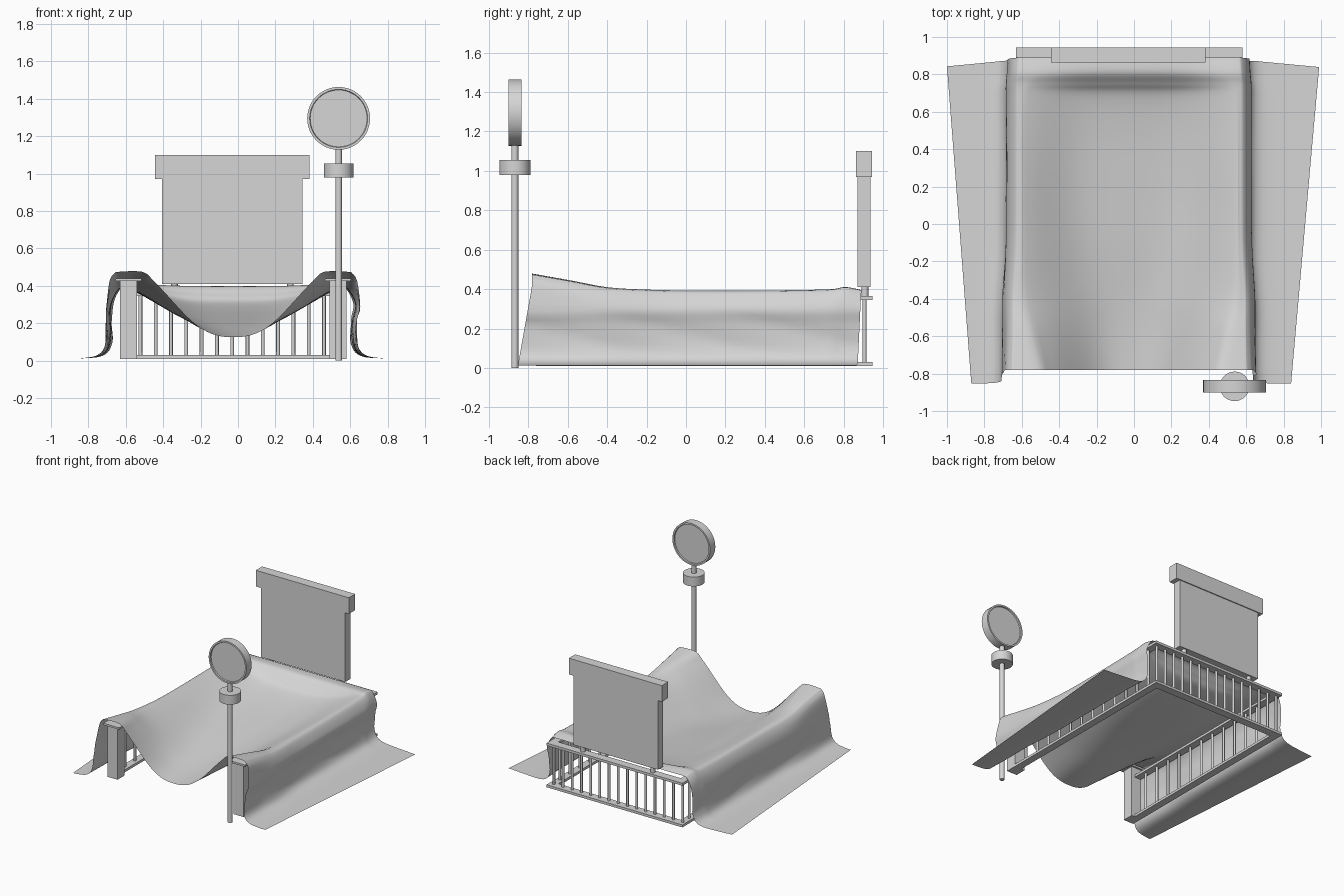
import bpy, bmesh, math
from mathutils import Vector

if "Cube" in bpy.data.objects:
    bpy.data.objects.remove(bpy.data.objects["Cube"])

CX = -0.025  # centre line of the bed frame

grey = bpy.data.materials.new("light_grey")
grey.diffuse_color = (0.67, 0.67, 0.67, 1)
grey.use_nodes = True
grey.node_tree.nodes["Principled BSDF"].inputs["Base Color"].default_value = grey.diffuse_color


def finish(name, bm, smooth=None):
    mesh = bpy.data.meshes.new(name)
    bm.to_mesh(mesh)
    bm.free()
    mesh.materials.append(grey)
    ob = bpy.data.objects.new(name, mesh)
    bpy.context.collection.objects.link(ob)
    if smooth:
        bpy.ops.object.select_all(action='DESELECT')
        ob.select_set(True)
        bpy.context.view_layer.objects.active = ob
        bpy.ops.object.shade_smooth_by_angle(angle=math.radians(smooth))
    return ob


def box(name, x0, x1, y0, y1, z0, z1):
    bm = bmesh.new()
    for v in bmesh.ops.create_cube(bm, size=1)["verts"]:
        v.co = Vector(((x0 + x1) / 2 + v.co.x * (x1 - x0),
                       (y0 + y1) / 2 + v.co.y * (y1 - y0),
                       (z0 + z1) / 2 + v.co.z * (z1 - z0)))
    return finish(name, bm)


def add_cyl(bm, x, y, z0, z1, r, n):
    vs = bmesh.ops.create_cone(bm, cap_ends=True, segments=n, radius1=r,
                               radius2=r, depth=z1 - z0)["verts"]
    bmesh.ops.translate(bm, verts=vs, vec=(x, y, (z0 + z1) / 2))


def cylinder(name, *args):
    bm = bmesh.new()
    add_cyl(bm, *args)
    return finish(name, bm, 40)


# Rails: a U shape at the floor and again under the cloth
for name, z0, z1 in (("bottom_rail", 0.01, 0.03), ("top_rail", 0.345, 0.365)):
    box("back_" + name, CX - 0.605, CX + 0.605, 0.88, 0.945, z0, z1)
    for side, s in (("left", -1), ("right", 1)):
        a, b = sorted((CX + s * 0.545, CX + s * 0.605))
        box(side + "_" + name, a, b, -0.76, 0.88, z0, z1)

# Balusters
bm = bmesh.new()
for k in range(15):
    add_cyl(bm, CX - 0.006 + (k - 7) * 0.0818, 0.905, 0.03, 0.345, 0.01, 8)
finish("back_balusters", bm, 50)
for side, s in (("left", -1), ("right", 1)):
    bm = bmesh.new()
    for k in range(12):
        add_cyl(bm, CX + s * 0.575, -0.58 + k * 0.127, 0.03, 0.345, 0.01, 8)
    finish(side + "_balusters", bm, 50)
    # Front posts with flat caps
    a, b = sorted((CX + s * 0.515, CX + s * 0.605))
    box(side + "_front_post", a, b, -0.76, -0.67, 0.01, 0.425)
    box(side + "_post_cap", a - 0.025, b + 0.025, -0.775, -0.655, 0.425, 0.44)

# Headboard
box("headboard_panel", -0.405, 0.345, 0.87, 0.935, 0.41, 0.97)
box("headboard_cap", -0.445, 0.382, 0.863, 0.943, 0.97, 1.10)
for side, x in (("left", -0.34), ("right", 0.28)):
    cylinder(side + "_headboard_foot", x, 0.907, 0.365, 0.41, 0.018, 12)

# Sign on a pole: pole, collar and a round disc with sunken faces
PX, PY = 0.538, -0.868
cylinder("sign_pole", PX, PY, 0.0, 1.14, 0.018, 16)
cylinder("sign_collar", PX, PY, 0.98, 1.055, 0.079, 32)
bm = bmesh.new()
rings = [(0.0, 0.024), (0.152, 0.024), (0.155, 0.033), (0.168, 0.033),
         (0.168, -0.033), (0.155, -0.033), (0.152, -0.024), (0.0, -0.024)]
prof = [bm.verts.new((r, d, 0)) for r, d in rings]
edges = [bm.edges.new(p) for p in zip(prof, prof[1:])]
bmesh.ops.spin(bm, geom=prof + edges, axis=(0, 1, 0), cent=(0, 0, 0),
               angle=2 * math.pi, steps=48)
bmesh.ops.remove_doubles(bm, verts=bm.verts[:], dist=1e-5)
bmesh.ops.recalc_face_normals(bm, faces=bm.faces[:])
bmesh.ops.translate(bm, verts=bm.verts[:], vec=(PX, PY, 1.295))
finish("sign_disc", bm, 40)

# Draped cloth rows: y, side width, ridge height, centre height, inner width, steepness
ROWS = [(-0.78, 0.68, 0.475, 0.125, 0.485, 1.5),
        (-0.58, 0.675, 0.44, 0.138, 0.53, 1.5),
        (-0.38, 0.675, 0.405, 0.158, 0.565, 1.5),
        (-0.10, 0.658, 0.392, 0.195, 0.57, 2.0),
        (0.20, 0.655, 0.390, 0.230, 0.57, 2.5),
        (0.48, 0.655, 0.392, 0.265, 0.57, 2.5),
        (0.68, 0.655, 0.396, 0.305, 0.56, 2.5),
        (0.75, 0.655, 0.400, 0.350, 0.54, 2.6),
        (0.81, 0.65, 0.410, 0.395, 0.50, 2.6),
        (0.89, 0.645, 0.395, 0.395, 0.50, 2.6)]


def half_profile(f, tuck, w, r, c, i, e):
    # from the floor hem, up the side, over the rail and into the sag
    k = w - tuck
    pts = [(f, 0.012), ((f + k + 0.13) / 2, 0.012), (k + 0.13, 0.014),
           (k + 0.065, 0.024), (k + 0.022, 0.055), (k + 0.002, 0.12),
           (k + 0.005, 0.22), (w - 0.002, 0.29), (w - 0.018, r - 0.05),
           (w - 0.045, r - 0.008), (w - 0.068, r), (i, r)]
    for n in range(7, -1, -1):
        u = n / 8
        rise = math.sin(u * math.pi / 2) ** (2 * e) + u ** (e + 0.5)
        pts.append((i * u, c + (r - c) * rise / 2))
    return pts


def spline(pts, n):
    out = []
    for j in range(len(pts) - 1):
        p = [Vector(pts[max(0, min(len(pts) - 1, j + d))]) for d in (-1, 0, 1, 2)]
        for m in range(n):
            t = m / n
            out.append(0.5 * (2 * p[1] + (p[2] - p[0]) * t
                              + (2 * p[0] - 5 * p[1] + 4 * p[2] - p[3]) * t * t
                              + (3 * p[1] - p[0] - 3 * p[2] + p[3]) * t ** 3))
    return out + [Vector(pts[-1])]


bm = bmesh.new()
grid = []
for params in spline(ROWS, 7):
    v = (params[0] + 0.78) / 1.67
    left = half_profile(0.845 + 0.13 * v, 0.005, *params[1:])
    right = half_profile(0.865 + 0.15 * v, 0.025, *params[1:])
    pts = [(-x, z) for x, z in left] + [p for p in reversed(right[:-1])]
    row = []
    for p in spline(pts, 3):
        x, z = p
        # the hem spreads forward near the floor at the front
        low = max(0.0, 1 - z / 0.42) if abs(x) > 0.6 else 0.0
        far = max(0.0, abs(x) - 0.68) / 0.32
        y0 = -0.78 - 0.075 * low
        y1 = 0.89 - 0.02 * low - 0.03 * far
        y = y0 + (y1 - y0) * v
        # soft ripples in the hanging sides
        if abs(x) > 0.6 and 0.03 < z < 0.3:
            swell = math.sin((z - 0.03) / 0.27 * math.pi)
            x += math.copysign(0.007 * swell * math.sin(5 * y + 18 * z), x)
        row.append(bm.verts.new((CX + x, y, max(z, 0.01))))
    grid.append(row)
for a, b in zip(grid, grid[1:]):
    for k in range(len(a) - 1):
        bm.faces.new((a[k], a[k + 1], b[k + 1], b[k]))
finish("draped_cloth", bm, 80)
